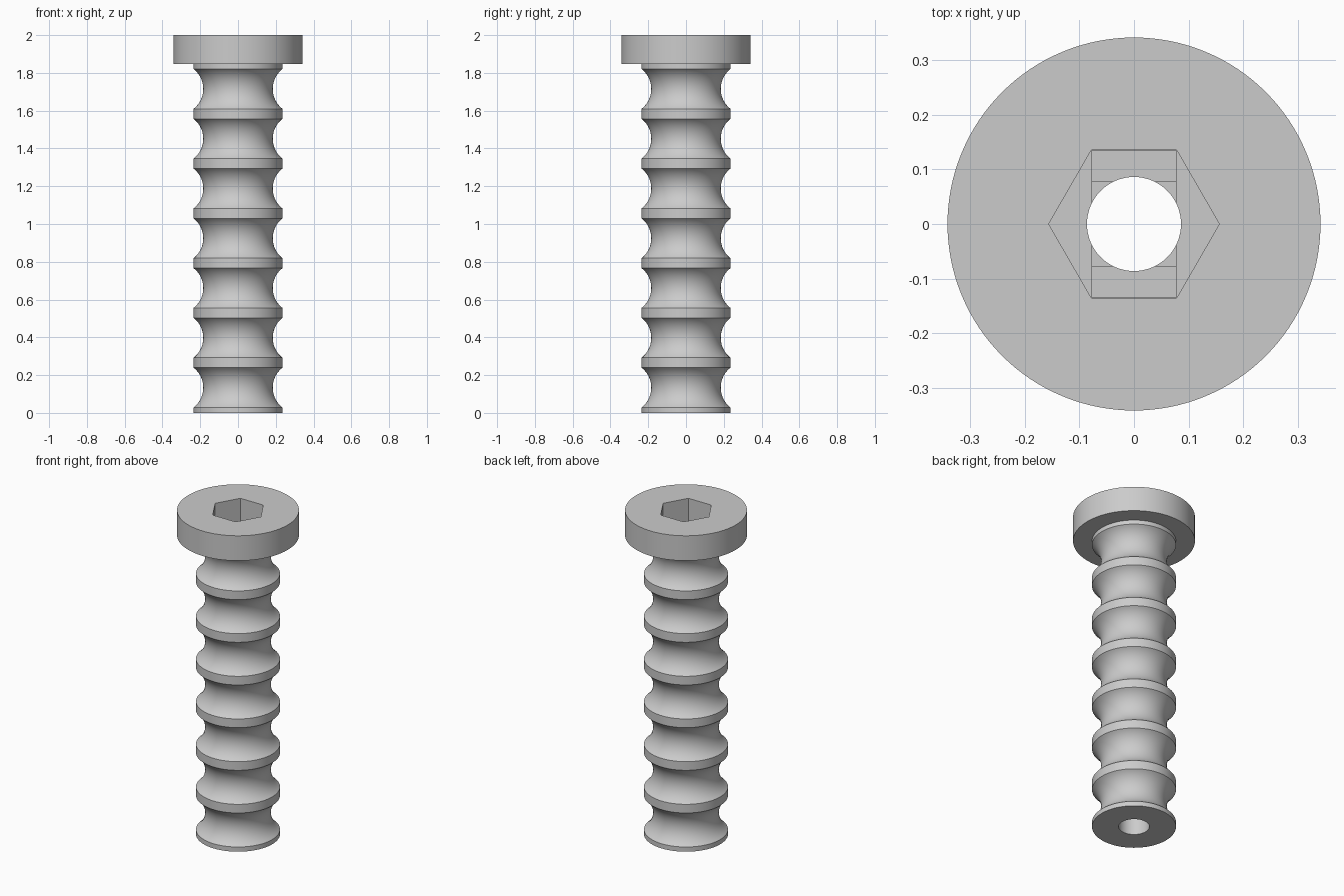
import bpy
import bmesh
import math

cube = bpy.data.objects.get("Cube")
if cube:
    bpy.data.objects.remove(cube, do_unlink=True)

SEGMENTS = 128
HEAD_R, RIM_R, ROOT_R, BORE_R = 0.341, 0.235, 0.184, 0.086
TOP, HEAD_Z = 2.0, 1.846
PITCH, GROOVES, GROOVE_START, GROOVE_H = 0.2635, 7, 0.029, 0.21
HEX_R, SOCKET_DEPTH, STEP = 0.156, 0.145, 0.012
HEX_FLAT = HEX_R * math.cos(math.pi / 6)

# Material
grey = bpy.data.materials.new("plain_grey")
grey.use_nodes = True
colour = (0.6, 0.6, 0.6, 1)
grey.diffuse_color = colour
grey.node_tree.nodes["Principled BSDF"].inputs["Base Color"].default_value = colour


def make_object(name, bm):
    bmesh.ops.recalc_face_normals(bm, faces=bm.faces)
    mesh = bpy.data.meshes.new(name)
    bm.to_mesh(mesh)
    bm.free()
    mesh.materials.append(grey)
    obj = bpy.data.objects.new(name, mesh)
    bpy.context.collection.objects.link(obj)
    return obj


def lathe(name, profile):
    """Revolve an (r, z) profile whose ends are capped with flat discs."""
    bm = bmesh.new()
    rings = []
    for r, z in profile:
        rings.append([bm.verts.new((r * math.cos(a), r * math.sin(a), z))
                      for a in (math.tau * i / SEGMENTS for i in range(SEGMENTS))])
    for low, high in zip(rings, rings[1:]):
        for i in range(SEGMENTS):
            j = (i + 1) % SEGMENTS
            bm.faces.new((low[i], low[j], high[j], high[i]))
    bm.faces.new(rings[0][::-1])
    bm.faces.new(rings[-1])
    return make_object(name, bm)


def prism(name, points, bottom, top):
    """Upright prism over an outline in the xy plane."""
    bm = bmesh.new()
    base = bm.faces.new([bm.verts.new((x, y, bottom)) for x, y in points])
    ext = bmesh.ops.extrude_face_region(bm, geom=[base])["geom"]
    verts = [v for v in ext if isinstance(v, bmesh.types.BMVert)]
    bmesh.ops.translate(bm, verts=verts, vec=(0, 0, top - bottom))
    return make_object(name, bm)


def polygon(radius, sides):
    return [(radius * math.cos(math.tau * i / sides),
             radius * math.sin(math.tau * i / sides)) for i in range(sides)]


def rectangle(hx, hy):
    return [(-hx, -hy), (hx, -hy), (hx, hy), (-hx, hy)]


# Shaft with rounded ring grooves, topped by a flat disc head
depth = RIM_R - ROOT_R
half = GROOVE_H / 2
arc_r = (half ** 2 + depth ** 2) / (2 * depth)
sweep = math.asin(half / arc_r)
profile = [(RIM_R, 0)]
for g in range(GROOVES):
    mid = GROOVE_START + half + g * PITCH
    for k in range(21):
        a = sweep * (k / 10 - 1)
        profile.append((ROOT_R + arc_r * (1 - math.cos(a)), mid + arc_r * math.sin(a)))
profile += [(RIM_R, HEAD_Z), (HEAD_R, HEAD_Z), (HEAD_R, TOP)]
body = lathe("bolt_body", profile)

# Hexagonal socket, two stepped ledges under it, and the through bore
floor = TOP - SOCKET_DEPTH
slot = BORE_R * 0.89
cutters = [
    prism("hex_socket_cutter", polygon(HEX_R, 6), floor, TOP + 0.1),
    prism("slot_cutter", rectangle(slot, HEX_FLAT - 0.001), floor - STEP, floor + 0.05),
    prism("square_cutter", rectangle(slot, slot), floor - 2 * STEP, floor + 0.06),
    prism("bore_cutter", polygon(BORE_R, SEGMENTS // 2), -0.1, TOP + 0.2),
]
bpy.context.view_layer.objects.active = body
for cutter in cutters:
    cutter.hide_render = True
    mod = body.modifiers.new(cutter.name, 'BOOLEAN')
    mod.operation = 'DIFFERENCE'
    mod.solver = 'EXACT'
    mod.object = cutter
    bpy.ops.object.modifier_apply(modifier=mod.name)
    bpy.data.objects.remove(cutter, do_unlink=True)

# Smooth round surfaces, crisp rims
bpy.ops.object.select_all(action='DESELECT')
body.select_set(True)
bpy.context.view_layer.objects.active = body
bpy.ops.object.shade_smooth_by_angle(angle=math.radians(30))
